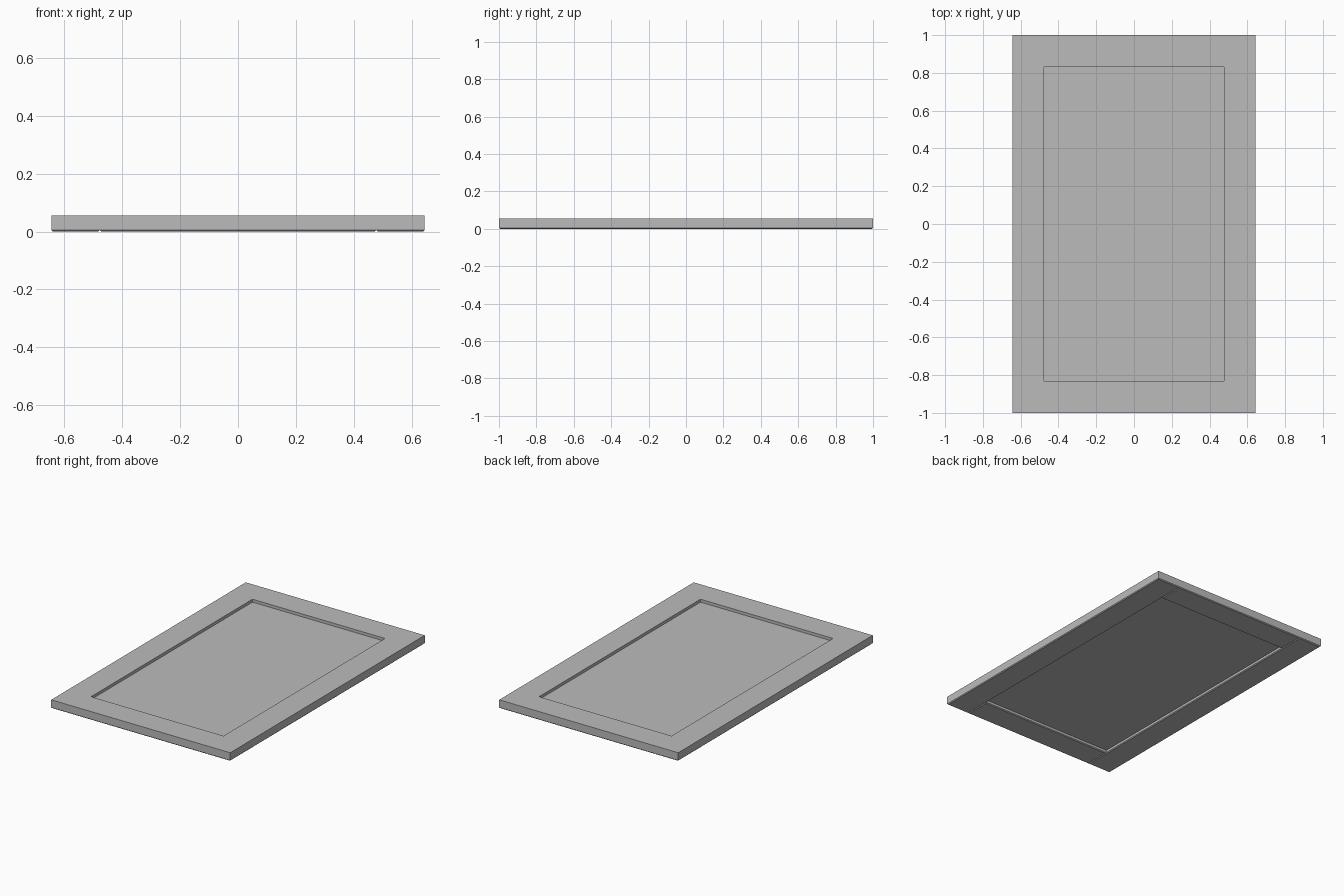
import bpy
import bmesh

if "Cube" in bpy.data.objects:
    bpy.data.objects.remove(bpy.data.objects["Cube"])

HALF_W, HALF_L, THICK = 0.644, 1.0, 0.055   # outer size of the door
IN_X, IN_Y = 0.477, 0.83                    # frame opening
CHAMFER = 0.005

paint = bpy.data.materials.new("plain grey")
paint.diffuse_color = (0.5, 0.5, 0.5, 1)
paint.use_nodes = True
paint.node_tree.nodes["Principled BSDF"].inputs["Base Color"].default_value = paint.diffuse_color


def board(name, x0, x1, y0, y1, z0, z1, chamfer=0.0):
    """Box between two corners, with the edges of its lower face chamfered."""
    bm = bmesh.new()
    bmesh.ops.create_cube(bm, size=1)
    for v in bm.verts:
        v.co.x = x1 if v.co.x > 0 else x0
        v.co.y = y1 if v.co.y > 0 else y0
        v.co.z = z1 if v.co.z > 0 else z0
    if chamfer:
        low = [e for e in bm.edges if all(v.co.z < z0 + 1e-5 for v in e.verts)]
        bmesh.ops.bevel(bm, geom=low, offset=chamfer, segments=1,
                        affect='EDGES', profile=0.5)
    bmesh.ops.recalc_face_normals(bm, faces=bm.faces)
    mesh = bpy.data.meshes.new(name)
    bm.to_mesh(mesh)
    bm.free()
    mesh.materials.append(paint)
    obj = bpy.data.objects.new(name, mesh)
    bpy.context.collection.objects.link(obj)
    return obj


# Long stiles run the full length
board("left_stile", -HALF_W, -IN_X, -HALF_L, HALF_L, 0, THICK, CHAMFER)
board("right_stile", IN_X, HALF_W, -HALF_L, HALF_L, 0, THICK, CHAMFER)

# Short rails fit between the stiles, leaving V-grooves on the lower face
board("front_rail", -IN_X, IN_X, -HALF_L, -IN_Y, 0, THICK, CHAMFER)
board("back_rail", -IN_X, IN_X, IN_Y, HALF_L, 0, THICK, CHAMFER)

# Thin centre panel, recessed on both faces
board("centre_panel", -IN_X, IN_X, -IN_Y, IN_Y, 0.02, 0.036)
